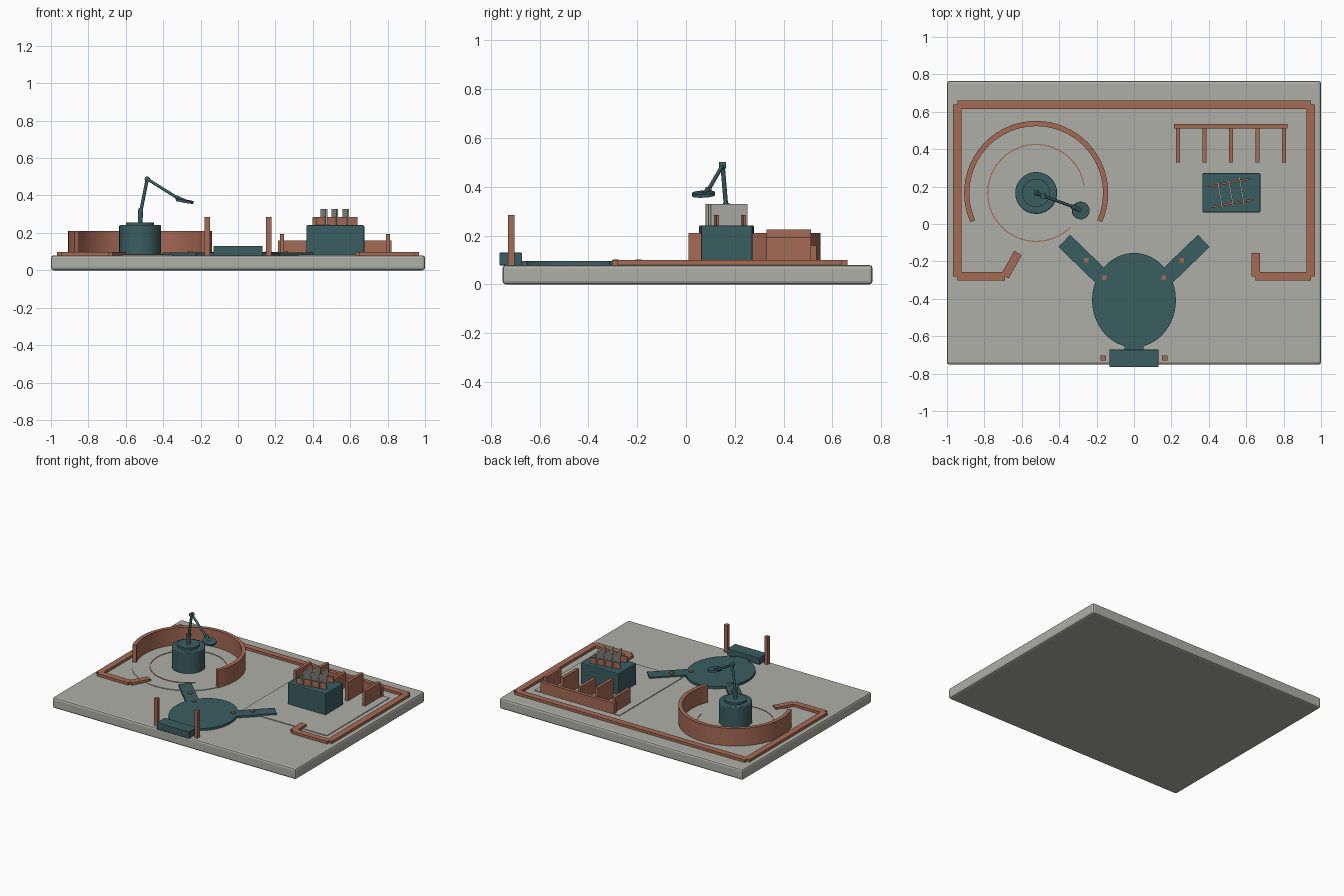
import bpy, bmesh, math
from mathutils import Vector

if "Cube" in bpy.data.objects:
    bpy.data.objects.remove(bpy.data.objects["Cube"])


def material(name, rgb):
    m = bpy.data.materials.new(name)
    m.diffuse_color = (*rgb, 1)
    m.use_nodes = True
    m.node_tree.nodes["Principled BSDF"].inputs["Base Color"].default_value = m.diffuse_color
    return m


GREY = material("stone_grey", (0.42, 0.43, 0.38))
CLAY = material("clay_orange", (0.38, 0.145, 0.09))
TEAL = material("deep_teal", (0.042, 0.11, 0.12))
FLOOR = 0.078


def finish(bm, name, mat, bevel=0, smooth=False):
    bmesh.ops.recalc_face_normals(bm, faces=bm.faces)
    me = bpy.data.meshes.new(name)
    bm.to_mesh(me)
    bm.free()
    ob = bpy.data.objects.new(name, me)
    bpy.context.collection.objects.link(ob)
    me.materials.append(mat)
    if bevel:
        mod = ob.modifiers.new("bevel", 'BEVEL')
        mod.width, mod.segments = bevel, 2
    if smooth:
        bpy.ops.object.select_all(action='DESELECT')
        ob.select_set(True)
        bpy.context.view_layer.objects.active = ob
        bpy.ops.object.shade_smooth_by_angle(angle=math.radians(35))
    return ob


def box(name, x, y, z, mat, bevel=0):
    """Box from (min, max) ranges."""
    bm = bmesh.new()
    bmesh.ops.create_cube(bm, size=1)
    for v in bm.verts:
        v.co = [sum(r) / 2 + c * (r[1] - r[0]) for r, c in zip((x, y, z), v.co)]
    return finish(bm, name, mat, bevel)


def bar(name, a, b, width, z, mat):
    """Upright strip along a ground line from a to b."""
    a, b = Vector(a), Vector(b)
    d = (b - a).normalized()
    n = Vector((-d.y, d.x)) * width / 2
    bm = bmesh.new()
    f = bm.faces.new([bm.verts.new((*p, z[0])) for p in (a + n, b + n, b - n, a - n)])
    up = bmesh.ops.extrude_face_region(bm, geom=[f])["geom"]
    for v in up:
        if isinstance(v, bmesh.types.BMVert):
            v.co.z = z[1]
    return finish(bm, name, mat)


def rod(name, a, b, r, mat, r2=None, sides=16, bevel=0):
    """Round bar between two points."""
    a, b = Vector(a), Vector(b)
    bm = bmesh.new()
    bmesh.ops.create_cone(bm, cap_ends=True, segments=sides, radius1=r,
                          radius2=r if r2 is None else r2, depth=(b - a).length)
    ob = finish(bm, name, mat, bevel, True)
    ob.location = (a + b) / 2
    ob.rotation_euler = (b - a).to_track_quat('Z', 'Y').to_euler()
    return ob


def arc(name, c, r_in, r_out, a0, a1, z, mat, n=64):
    """Curved wall: rectangular section swept about a vertical axis."""
    bm = bmesh.new()
    rings = []
    for i in range(n + 1):
        t = math.radians(a0 + (a1 - a0) * i / n)
        rings.append([bm.verts.new((c[0] + r * math.cos(t), c[1] + r * math.sin(t), h))
                      for r, h in ((r_in, z[0]), (r_out, z[0]), (r_out, z[1]), (r_in, z[1]))])
    for p, q in zip(rings, rings[1:]):
        for k in range(4):
            bm.faces.new((p[k], p[k - 1], q[k - 1], q[k]))
    bm.faces.new(rings[0])
    bm.faces.new(rings[-1])
    return finish(bm, name, mat, smooth=True)


# Base slab
box("base_slab", (-1, 1), (-0.752, 0.765), (0, 0.08), GREY, 0.014)

# Low perimeter rail, open at the front
path = [(-0.62, -0.155), (-0.69, -0.28), (-0.945, -0.28), (-0.945, 0.638),
        (0.945, 0.638), (0.945, -0.28), (0.65, -0.28), (0.65, -0.155)]
for i, (p, q) in enumerate(zip(path, path[1:])):
    bar(f"perimeter_rail_{i}", p, q, 0.046, (FLOOR, 0.099), CLAY)

# Round room: floor disc, curved wall, thin floor ring
C = (-0.523, 0.166)
rod("round_floor", (*C, FLOOR), (*C, 0.084), 0.38, GREY, sides=64)
arc("curved_wall", C, 0.357, 0.385, -24, 204, (FLOOR, 0.21), CLAY)
arc("floor_ring", C, 0.256, 0.262, 8, 315, (FLOOR, 0.087), CLAY)

# Pedestal and jointed lamp arm
rod("pedestal", (*C, FLOOR), (*C, 0.242), 0.112, TEAL, sides=48, bevel=0.006)
rod("turntable", (*C, 0.24), (*C, 0.256), 0.075, TEAL, sides=40)
rod("arm_foot", (*C, 0.255), (-0.521, 0.165, 0.325), 0.013, TEAL)
elbow = Vector((-0.485, 0.15, 0.488))
wrist = Vector((-0.325, 0.092, 0.388))
head = Vector((-0.285, 0.072, 0.37))
rod("lower_arm", (-0.521, 0.165, 0.31), elbow, 0.009, TEAL)
rod("upper_arm", elbow, wrist, 0.008, TEAL)
rod("head_bracket", wrist, head, 0.011, TEAL)
for nm, p, r in (("foot_joint", Vector((-0.521, 0.165, 0.32)), 0.014),
                 ("elbow_joint", elbow, 0.014), ("wrist_joint", wrist, 0.012)):
    rod(nm, p - Vector((0, r, 0)), p + Vector((0, r, 0)), r, TEAL)
tilt = Vector((0.17, -0.05, 1)).normalized() * 0.007
rod("arm_head", head - tilt, head + tilt, 0.047, TEAL, sides=32)

# Oval platform with two angled branches and pegs
oval = rod("oval_platform", (0, -0.407, FLOOR), (0, -0.407, 0.096), 0.224, TEAL, sides=64)
oval.scale.y = 0.252 / 0.224
bar("platform_neck", (0, -0.69), (0, -0.63), 0.1, (FLOOR, 0.0955), TEAL)
for s, side in ((-1, "left"), (1, "right")):
    bar(f"branch_{side}", (s * 0.12, -0.335), (s * 0.373, -0.09), 0.09, (FLOOR, 0.095), TEAL)
    for k, (px, py) in enumerate(((0.16, -0.288), (0.255, -0.194))):
        bar(f"branch_peg_{side}_{k}", (s * (px - 0.012), py), (s * (px + 0.012), py),
            0.024, (FLOOR, 0.103), CLAY)
    # Entrance posts
    box(f"entrance_post_{side}", sorted((s * 0.151, s * 0.179)), (-0.729, -0.703),
        (FLOOR, 0.284), CLAY)
box("entrance_block", (-0.132, 0.132), (-0.765, -0.672), (FLOOR, 0.13), TEAL, 0.003)

# Square room: floor plate, shelf wall with dividers
box("square_floor", (0.17, 0.87), (-0.2, 0.535), (FLOOR, 0.085), GREY)
box("shelf_back", (0.215, 0.82), (0.51, 0.535), (FLOOR, 0.16), CLAY)
for i in range(5):
    x = 0.236 + i * 0.1415
    box(f"shelf_divider_{i}", (x - 0.011, x + 0.011), (0.33, 0.512),
        (FLOOR, 0.225 if i % 2 else 0.193), CLAY)

# Work bench with a turned rack holding three plates
box("bench", (0.365, 0.675), (0.062, 0.272), (FLOOR, 0.241), TEAL, 0.006)
u = Vector((math.cos(math.radians(10)), math.sin(math.radians(10))))
v = Vector((-u.y, u.x))
mid = Vector((0.518, 0.166))
for k, s in enumerate((-1, 1)):
    o = mid + v * s * 0.056
    bar(f"rack_rail_{k}", o - u * 0.112, o + u * 0.112, 0.01, (0.24, 0.285), CLAY)
for k in range(3):
    o = mid + u * (k - 1) * 0.059
    bar(f"rack_plate_{k}", o - v * 0.076, o + v * 0.076, 0.009, (0.24, 0.329), GREY)
